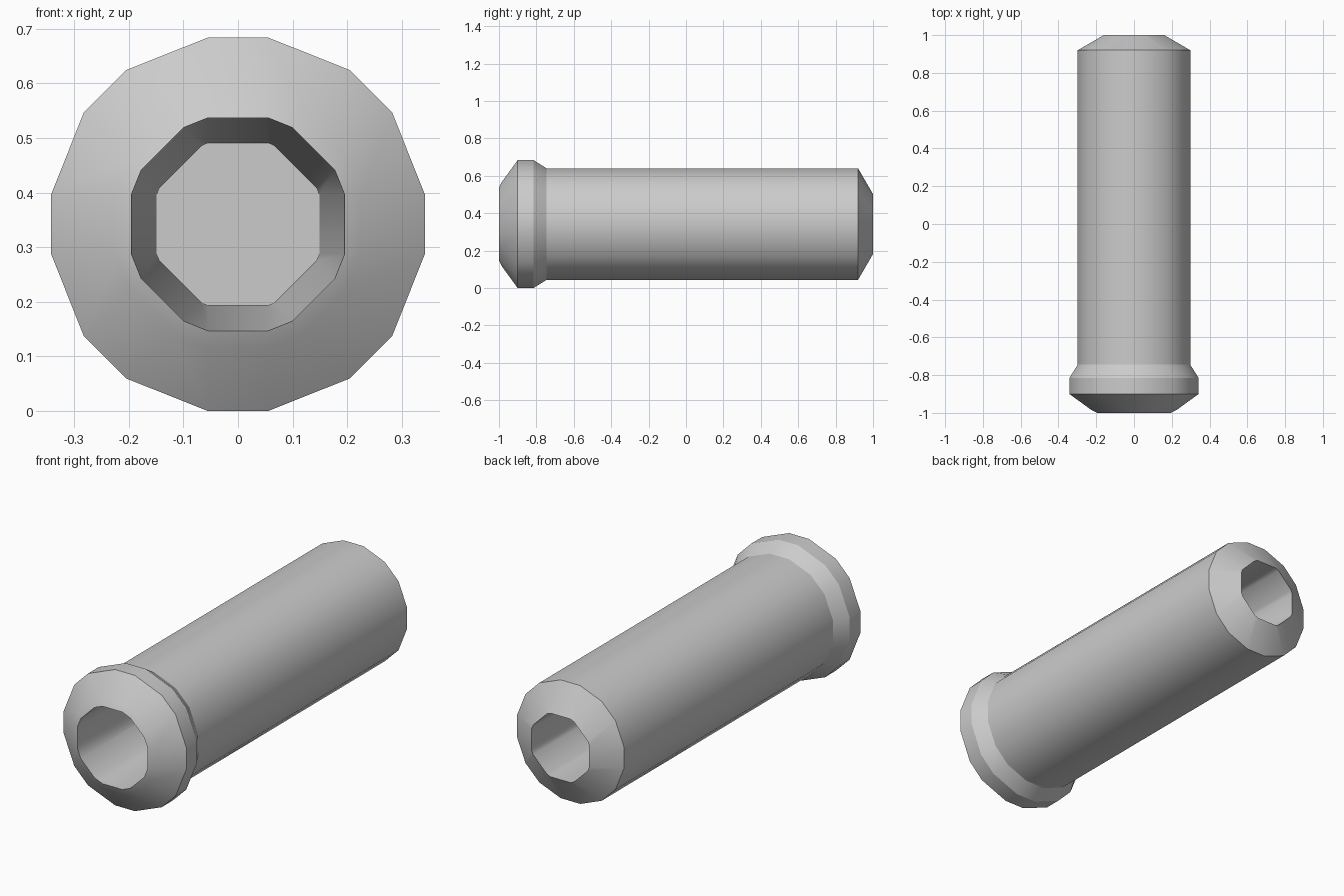
import bpy, bmesh, math

if "Cube" in bpy.data.objects:
    bpy.data.objects.remove(bpy.data.objects["Cube"])

CENTRE_Z = 0.342


def section(a):
    # 16-sided outline: an octagon-like section with cut corners, half-width a
    d = 0.716 * (a - 0.149)
    p, q = 0.067 + d, 0.144 + d
    quarter = [(a, -0.055), (a, 0.055), (q, p), (p, q)]
    pts = []
    for k in range(4):
        c, s = round(math.cos(k * math.pi / 2)), round(math.sin(k * math.pi / 2))
        pts += [(x * c - z * s, x * s + z * c) for x, z in quarter]
    return pts


def loft(name, profile):
    # Bridge sections along y and cap both ends
    bm = bmesh.new()
    rings = [[bm.verts.new((x, y, z + CENTRE_Z)) for x, z in section(a)]
             for a, y in profile]
    n = len(rings[0])
    for r0, r1 in zip(rings, rings[1:]):
        for i in range(n):
            j = (i + 1) % n
            bm.faces.new((r0[i], r0[j], r1[j], r1[i]))
    bm.faces.new(rings[0])
    bm.faces.new(rings[-1])
    bmesh.ops.recalc_face_normals(bm, faces=bm.faces)
    mesh = bpy.data.meshes.new(name)
    bm.to_mesh(mesh)
    bm.free()
    ob = bpy.data.objects.new(name, mesh)
    bpy.context.collection.objects.link(ob)
    bpy.ops.object.select_all(action='DESELECT')
    ob.select_set(True)
    bpy.context.view_layer.objects.active = ob
    bpy.ops.object.shade_smooth_by_angle(angle=math.radians(30))
    return ob


# Hollow barrel: front bore, rounded lip, flange, body, rear chamfer, rear bore
loft("hollow_barrel", [
    (0.149, 0.0), (0.195, -1.0), (0.225, -0.985),
    (0.342, -0.90), (0.342, -0.815), (0.298, -0.745),
    (0.298, 0.92), (0.160, 1.0), (0.149, 0.02),
])
